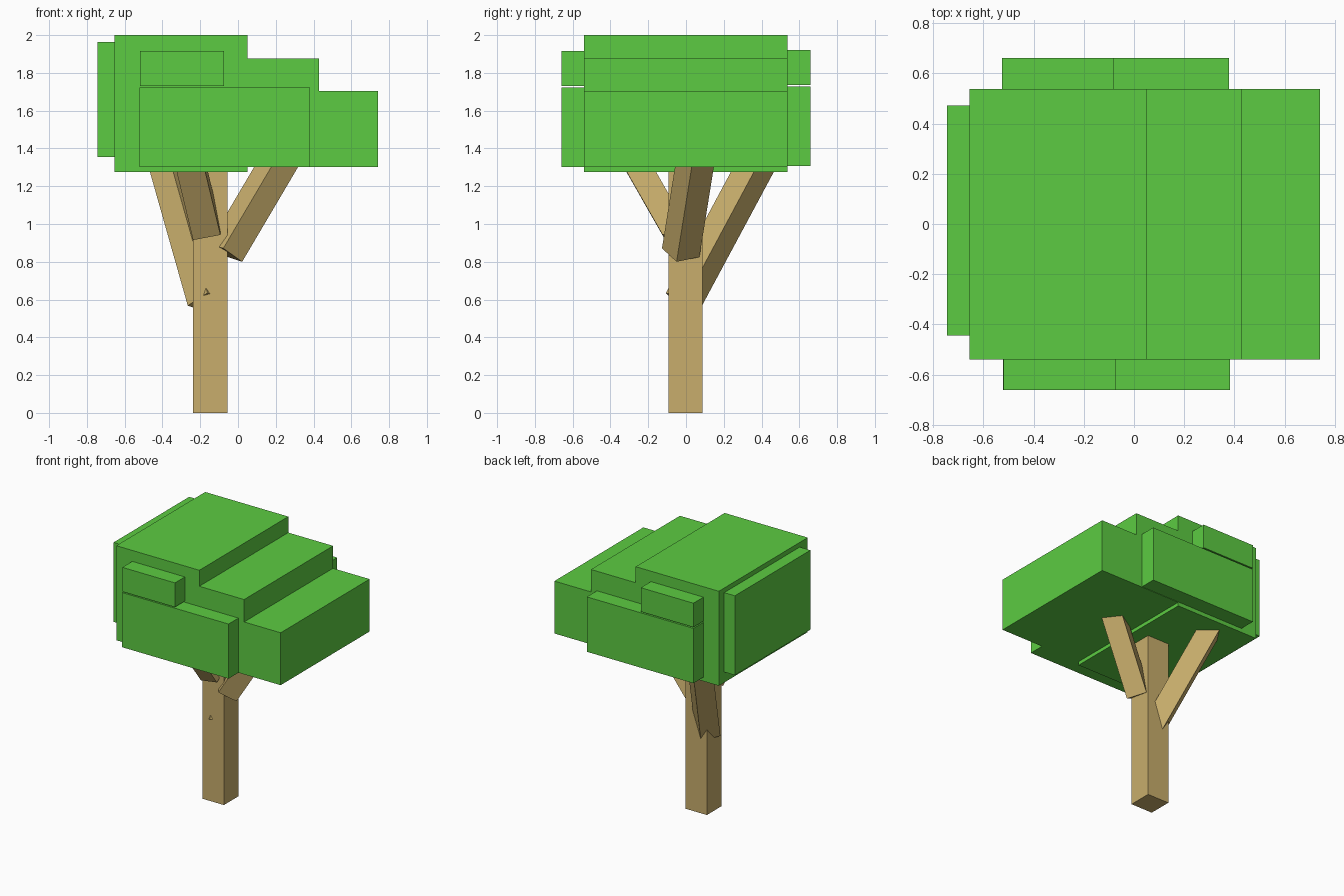
import bpy, bmesh
from mathutils import Vector

if "Cube" in bpy.data.objects:
    bpy.data.objects.remove(bpy.data.objects["Cube"])


def material(name, rgb):
    m = bpy.data.materials.new(name)
    m.diffuse_color = (*rgb, 1)
    m.use_nodes = True
    m.node_tree.nodes["Principled BSDF"].inputs["Base Color"].default_value = m.diffuse_color
    return m


LEAF = material("leaf_green", (0.107, 0.60, 0.054))
BARK = material("bark_tan", (0.578, 0.423, 0.15))


def extrude(name, outline, vec, mat):
    """Sweep a flat outline of 3D points along a vector into a solid."""
    bm = bmesh.new()
    face = bm.faces.new([bm.verts.new(p) for p in outline])
    res = bmesh.ops.extrude_face_region(bm, geom=[face], use_keep_orig=True)
    top = [v for v in res["geom"] if isinstance(v, bmesh.types.BMVert)]
    bmesh.ops.translate(bm, verts=top, vec=Vector(vec))
    bmesh.ops.recalc_face_normals(bm, faces=bm.faces)
    me = bpy.data.meshes.new(name)
    bm.to_mesh(me)
    bm.free()
    me.materials.append(mat)
    ob = bpy.data.objects.new(name, me)
    bpy.context.collection.objects.link(ob)
    return ob


def box(name, x, y, z, mat):
    base = [(x[0], y[0], z[0]), (x[1], y[0], z[0]), (x[1], y[1], z[0]), (x[0], y[1], z[0])]
    return extrude(name, base, (0, 0, z[1] - z[0]), mat)


def branch(name, corner, axis, side, length, w, d):
    """Slanted square beam from one bottom corner, squared up to its axis."""
    c, a = Vector(corner), Vector(axis).normalized()
    u = Vector(side)
    u = (u - a * u.dot(a)).normalized()
    v = a.cross(u).normalized()
    return extrude(name, [c, c + u * w, c + u * w + v * d, c + v * d], a * length, BARK)


# Trunk
box("trunk", (-0.238, -0.055), (-0.092, 0.087), (0, 1.32), BARK)

# Branches
branch("right_branch", (0.022, -0.05, 0.80), (0.295, 0.08, 0.5),
       (-0.075, 0.12, 0.025), 0.65, 0.145, 0.145)
branch("front_branch", (-0.238, -0.11, 0.915), (-0.24, -0.57, 1),
       (0.145, -0.015, 0.03), 0.52, 0.148, 0.135)
branch("back_branch", (-0.266, -0.037, 0.568), (-0.283, 0.537, 1),
       (0.635, 0.742, -0.218), 0.90, 0.142, -0.142)
bpy.data.objects["back_branch"].data.update()

# Stepped leaf crown, one profile swept front to back
steps = [(-0.655, 1.275), (0.05, 1.275), (0.05, 1.303), (0.74, 1.303), (0.74, 1.705),
         (0.43, 1.705), (0.43, 1.877), (0.05, 1.877), (0.05, 2.0), (-0.655, 2.0)]
extrude("leaf_crown", [(x, -0.54, z) for x, z in steps], (0, 1.078, 0), LEAF)

# Leaf pads on the sides of the crown
box("left_leaf_pad", (-0.745, -0.655), (-0.443, 0.472), (1.355, 1.964), LEAF)
box("front_lower_leaf_pad", (-0.522, 0.382), (-0.66, -0.54), (1.303, 1.722), LEAF)
box("front_upper_leaf_pad", (-0.519, -0.073), (-0.66, -0.54), (1.73, 1.916), LEAF)
box("back_lower_leaf_pad", (-0.525, 0.379), (0.538, 0.66), (1.306, 1.727), LEAF)
box("back_upper_leaf_pad", (-0.525, -0.079), (0.538, 0.66), (1.736, 1.92), LEAF)
